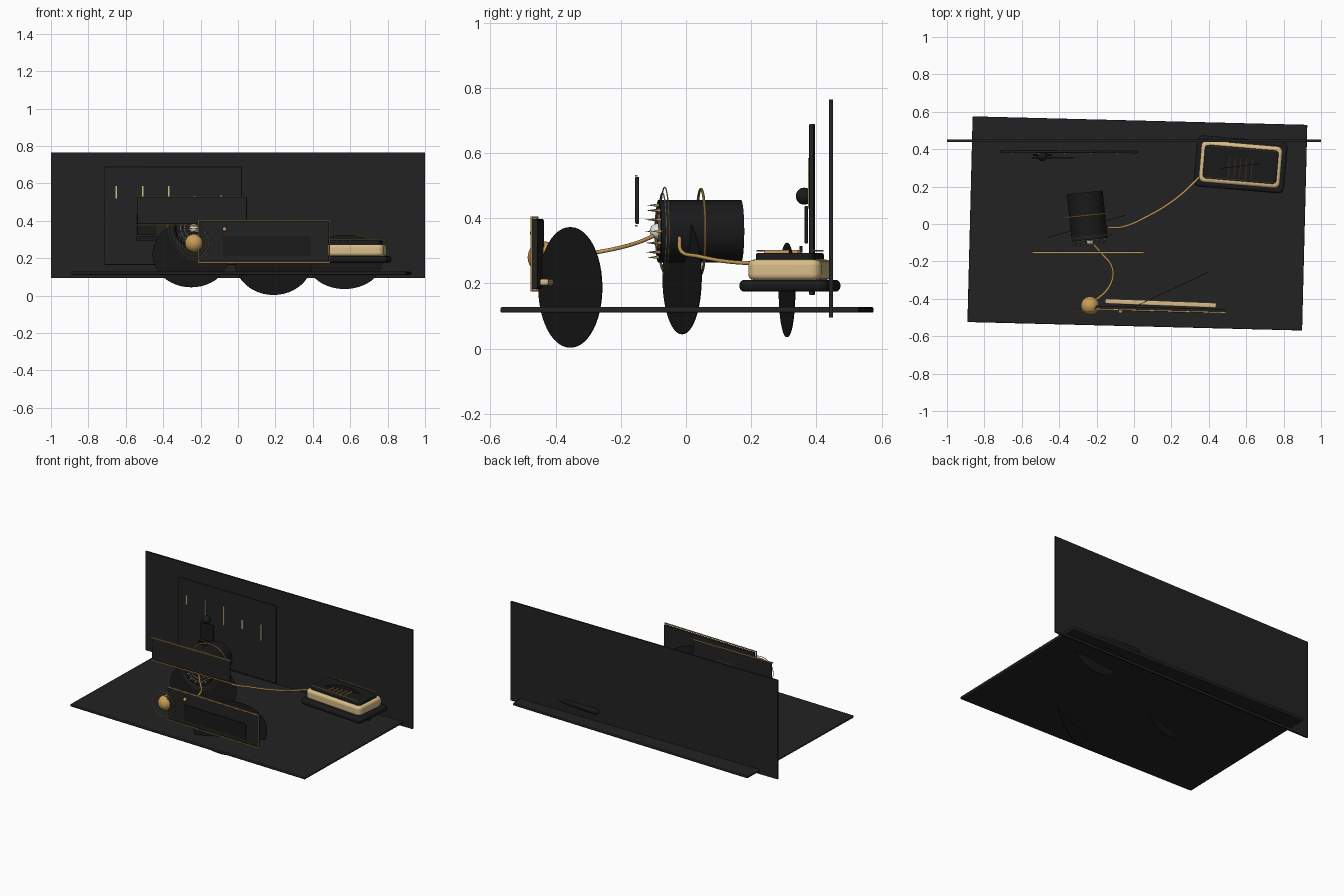
import bpy, math
from mathutils import Matrix, Vector

old = bpy.data.objects.get("Cube")
if old:
    bpy.data.objects.remove(old, do_unlink=True)


def material(name, rgb):
    m = bpy.data.materials.new(name)
    m.use_nodes = True
    m.diffuse_color = (*rgb, 1)
    m.node_tree.nodes["Principled BSDF"].inputs["Base Color"].default_value = (*rgb, 1)
    return m


CHARCOAL = material("charcoal", (0.016, 0.016, 0.016))
BLACK = material("soft black", (0.010, 0.010, 0.011))
CREAM = material("pale brass", (0.68, 0.50, 0.25))
GOLD = material("warm gold", (0.58, 0.34, 0.10))
BLUE = material("pale blue", (0.35, 0.58, 0.75))
PEARL = material("pearl", (0.75, 0.74, 0.70))


def finish(name, mat, smooth=True):
    ob = bpy.context.object
    ob.name = name
    ob.data.materials.append(mat)
    if smooth:
        bpy.ops.object.shade_smooth_by_angle(angle=math.radians(35))
    return ob


def box(name, loc, size, mat, yaw=0, bevel=0, corner=0):
    """Box with optional rounded upright corners and softened edges."""
    bpy.ops.mesh.primitive_cube_add(size=1, location=loc)
    ob = bpy.context.object
    ob.data.transform(Matrix.Diagonal((*size, 1)))
    ob.rotation_euler.z = math.radians(yaw)
    if corner:
        ob.data.attributes.new("bevel_weight_edge", "FLOAT", "EDGE")
        weights = ob.data.attributes["bevel_weight_edge"].data
        for e in ob.data.edges:
            a, b = (ob.data.vertices[i].co for i in e.vertices)
            weights[e.index].value = 1.0 if abs(a.z - b.z) > 1e-5 else 0.0
        mod = ob.modifiers.new("corners", "BEVEL")
        mod.limit_method, mod.width, mod.segments = "WEIGHT", corner, 6
    if bevel:
        mod = ob.modifiers.new("soft_edges", "BEVEL")
        mod.width, mod.segments = bevel, 4
        mod.limit_method = "ANGLE"
        mod.angle_limit = math.radians(40)
    return finish(name, mat, bool(bevel or corner))


def ball(name, loc, r, mat):
    bpy.ops.mesh.primitive_uv_sphere_add(segments=32, ring_count=16, radius=r, location=loc)
    return finish(name, mat)


def ring(name, loc, r, thick, mat, yaw=0):
    bpy.ops.mesh.primitive_torus_add(major_radius=r, minor_radius=thick, major_segments=64,
                                     minor_segments=8, location=loc,
                                     rotation=(math.pi / 2, 0, math.radians(yaw)))
    return finish(name, mat)


def drum(name, loc, r, depth, mat, yaw=0, r2=None):
    """Cylinder or cone lying along y, its first radius at the front."""
    bpy.ops.mesh.primitive_cone_add(vertices=48, radius1=r, radius2=r if r2 is None else r2,
                                    depth=depth, location=loc,
                                    rotation=(-math.pi / 2, 0, math.radians(yaw)))
    return finish(name, mat)


def cord(name, points, r, mat):
    cu = bpy.data.curves.new(name, "CURVE")
    cu.dimensions, cu.bevel_depth, cu.bevel_resolution = "3D", r, 3
    sp = cu.splines.new("BEZIER")
    sp.bezier_points.add(len(points) - 1)
    for bp, p in zip(sp.bezier_points, points):
        bp.co = p
        bp.handle_left_type = bp.handle_right_type = "AUTO"
    cu.materials.append(mat)
    ob = bpy.data.objects.new(name, cu)
    bpy.context.collection.objects.link(ob)


def turned(centre, yaw, x, y, z):
    """Point given in the frame of a part turned about z."""
    return Vector(centre) + Matrix.Rotation(math.radians(yaw), 3, "Z") @ Vector((x, y, z))


# Floor and back wall
box("floor", (0.018, 0.003, 0.119), (1.79, 1.1, 0.017), CHARCOAL, -1.45, 0.005)
box("back_wall", (0, 0.445, 0.43), (2, 0.011, 0.67), CHARCOAL)

# Rear board with five hanging markers
box("rear_board", (-0.347, 0.387, 0.427), (0.735, 0.014, 0.525), CHARCOAL, -0.3, 0.004)
for i, (low, high) in enumerate([(0.52, 0.585), (0.485, 0.585), (0.46, 0.585),
                                 (0.47, 0.53), (0.43, 0.535)]):
    box(f"marker_{i + 1}", (-0.65 + 0.14 * i, 0.377, (low + high) / 2),
        (0.008, 0.006, high - low), CREAM)

# Small bust in front of the board
ball("bust_head", (-0.49, 0.363, 0.468), 0.026, BLACK)
box("bust_body", (-0.49, 0.369, 0.38), (0.1, 0.011, 0.115), BLACK, 0, 0.004)
box("bust_ledge", (-0.432, 0.353, 0.305), (0.225, 0.008, 0.02), BLACK)

# Middle board with upper and lower trim
box("middle_board", (-0.245, -0.15, 0.455), (0.585, 0.013, 0.145), CHARCOAL, 0, 0.005)
for side, z in (("upper", 0.531), ("lower", 0.377)):
    box(f"middle_{side}_trim", (-0.245, -0.153, z), (0.6, 0.008, 0.005), GOLD)

# Front board, framed in thin trim
FRONT, YAW = (0.14, -0.455, 0.29), -1.6
box("front_board", FRONT, (0.69, 0.018, 0.215), CHARCOAL, YAW, 0.004)
for s, word in ((-1, "lower"), (1, "upper")):
    box(f"front_{word}_trim", turned(FRONT, YAW, 0, -0.01, s * 0.112), (0.705, 0.006, 0.006), GOLD, YAW)
for s, word in ((-1, "right"), (1, "left")):
    box(f"front_{word}_trim", turned(FRONT, YAW, s * 0.35, -0.01, 0), (0.006, 0.006, 0.225), GOLD, YAW)
box("front_inset", turned(FRONT, YAW, 0.015, -0.011, -0.027), (0.47, 0.008, 0.105), BLACK, YAW)
ball("front_stud", (-0.072, -0.467, 0.355), 0.012, GOLD)
box("front_rail", (0.143, -0.424, 0.204), (0.595, 0.027, 0.02), CREAM, -2.2, 0.007)

# Gold ball with halo rings
ball("gold_ball", (-0.235, -0.437, 0.28), 0.049, GOLD)
for i, (r, mat) in enumerate([(0.062, GOLD), (0.08, BLUE), (0.092, GOLD)]):
    ring(f"halo_ring_{i + 1}", (-0.235, -0.467, 0.28), r, 0.002, mat)

# Drum with lens, spikes and hoops
DRUM, TURN = (-0.25, 0.042, 0.36), 6
drum("drum_body", DRUM, 0.096, 0.255, BLACK, TURN)
ball("lens", turned(DRUM, TURN, 0, -0.13, 0), 0.024, PEARL)
ring("lens_ring", turned(DRUM, TURN, 0, -0.13, 0), 0.05, 0.003, GOLD, TURN)
ring("lens_outer_ring", turned(DRUM, TURN, 0, -0.13, 0), 0.07, 0.002, BLUE, TURN)
for i in range(14):
    a = math.tau * i / 14
    drum(f"spike_{i + 1}", turned(DRUM, TURN, 0.082 * math.cos(a), -0.14, 0.082 * math.sin(a)),
         0, 0.04, GOLD, TURN, 0.006)
ring("rear_hoop", turned(DRUM, TURN, 0, 0.004, 0), 0.13, 0.004, GOLD, TURN)
ring("front_hoop", turned(DRUM, TURN, 0, -0.108, 0), 0.135, 0.002, GOLD, TURN)
ring("front_blue_hoop", turned(DRUM, TURN, 0, -0.115, 0), 0.118, 0.002, BLUE, TURN)

# Cords joining drum, gold ball and pedestal box
cord("ball_cord", [(-0.235, -0.09, 0.35), (-0.18, -0.15, 0.325), (-0.115, -0.24, 0.302),
                   (-0.13, -0.33, 0.288), (-0.225, -0.425, 0.28)], 0.006, GOLD)
cord("box_cord", [(-0.14, -0.02, 0.34), (-0.06, -0.015, 0.30), (0.07, 0.04, 0.283),
                  (0.23, 0.14, 0.266), (0.36, 0.26, 0.26)], 0.006, GOLD)

# Upright oval plates passing through the floor
for name, loc, rx, rz, yaw in (("front_oval", (0.19, -0.355, 0.188), 0.23, 0.185, 25),
                               ("middle_oval", (-0.25, -0.012, 0.222), 0.215, 0.178, 16),
                               ("rear_oval", (0.57, 0.31, 0.18), 0.2, 0.145, 7)):
    ob = drum(name, loc, 1, 0.003, BLACK, yaw)
    ob.scale = (rx, rz, 1)

# Pedestal box with dark lid, trim and slots
BASE, SLANT = (0.57, 0.319, 0.0), -4.8
box("box_pad", turned(BASE, SLANT, 0, 0, 0.193), (0.485, 0.275, 0.036), BLACK, SLANT, 0.015, 0.03)
box("box_body", turned(BASE, SLANT, 0, 0, 0.242), (0.435, 0.225, 0.062), CREAM, SLANT, 0.016, 0.03)
box("box_lid", turned(BASE, SLANT, 0, 0, 0.28), (0.395, 0.18, 0.028), BLACK, SLANT, 0.008, 0.02)
for s, word in ((-1, "front"), (1, "back")):
    box(f"lid_{word}_trim", turned(BASE, SLANT, 0, s * 0.085, 0.3), (0.385, 0.005, 0.005), GOLD, SLANT)
for i in range(5):
    box(f"lid_slot_{i + 1}", turned(BASE, SLANT, 0.031 * (i - 2), -0.022, 0.298),
        (0.005, 0.105, 0.009), GOLD, SLANT)
